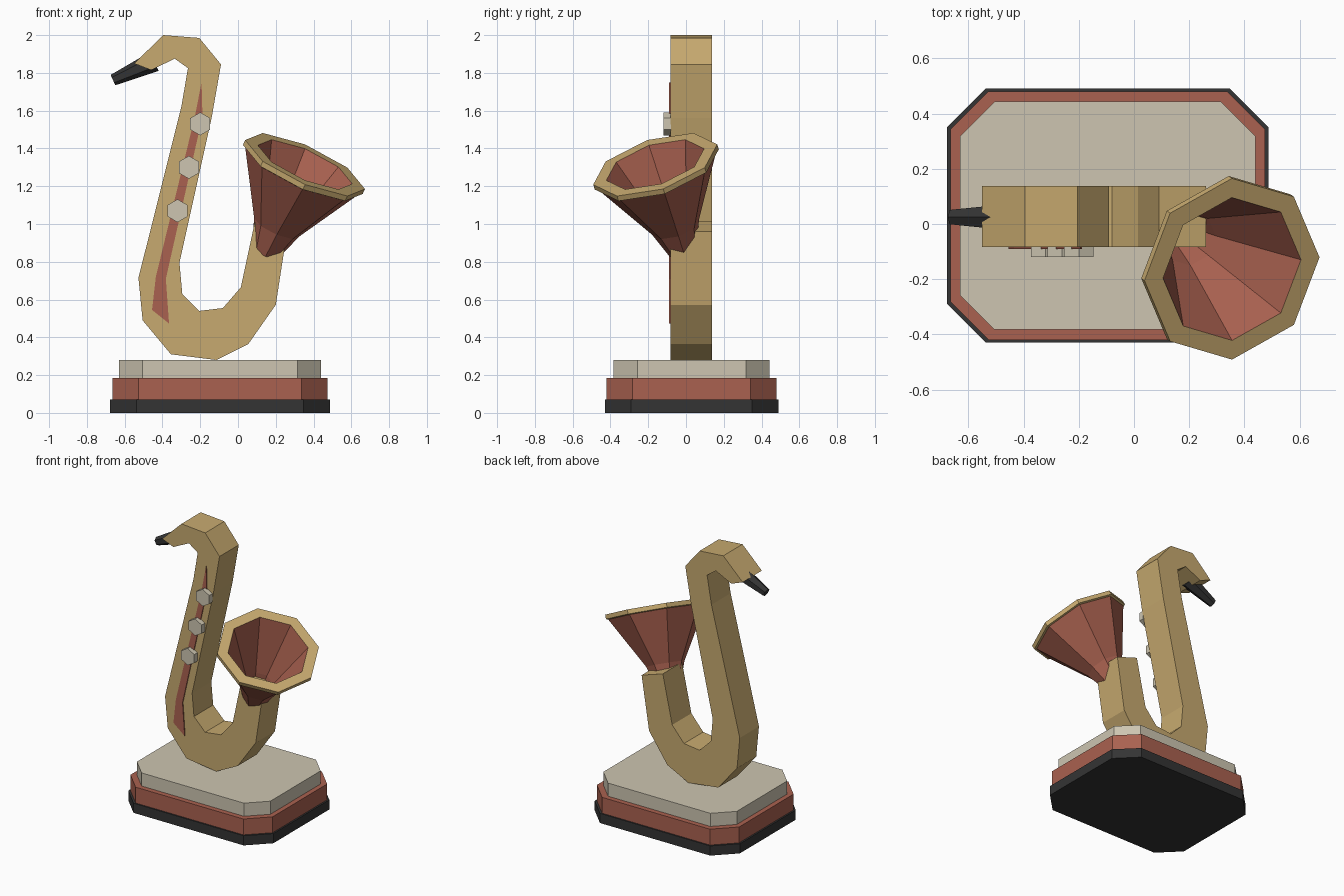
import bpy, bmesh, math
from mathutils import Vector

cube = bpy.data.objects.get("Cube")
if cube:
    bpy.data.objects.remove(cube, do_unlink=True)


def material(name, rgb):
    m = bpy.data.materials.new(name)
    m.use_nodes = True
    m.diffuse_color = (*rgb, 1)
    m.node_tree.nodes["Principled BSDF"].inputs["Base Color"].default_value = (*rgb, 1)
    return m


GOLD = material("brass gold", (0.57, 0.40, 0.16))
RED = material("brick red", (0.40, 0.12, 0.08))
CREAM = material("cream", (0.61, 0.56, 0.44))
BLACK = material("charcoal", (0.034, 0.034, 0.034))


def finish(name, bm, *mats):
    bmesh.ops.recalc_face_normals(bm, faces=bm.faces)
    mesh = bpy.data.meshes.new(name)
    bm.to_mesh(mesh)
    bm.free()
    for m in mats:
        mesh.materials.append(m)
    obj = bpy.data.objects.new(name, mesh)
    bpy.context.collection.objects.link(obj)
    return obj


def prism(name, points, shift, mat):
    """Extrude a flat outline along shift."""
    bm = bmesh.new()
    face = bm.faces.new([bm.verts.new(p) for p in points])
    out = bmesh.ops.extrude_face_region(bm, geom=[face], use_keep_orig=True)
    new = [v for v in out["geom"] if isinstance(v, bmesh.types.BMVert)]
    bmesh.ops.translate(bm, verts=new, vec=shift)
    return finish(name, bm, mat)


def turned(name, centre, axis, ref, profile, sides, mats, rule=None):
    """Sweep (distance, radius) pairs round an axis; a rule makes a closed
    shell and gives each profile segment its material index."""
    n = Vector(axis).normalized()
    u = Vector(ref)
    u = (u - n * u.dot(n)).normalized()
    w = n.cross(u)
    bm = bmesh.new()
    rings = []
    for t, r in profile:
        angles = [math.tau * k / sides for k in range(sides)]
        rings.append([bm.verts.new(Vector(centre) + n * t + (u * math.cos(a) + w * math.sin(a)) * r)
                      for a in angles])
    for i in range(len(rings) if rule else len(rings) - 1):
        a, b = rings[i], rings[(i + 1) % len(rings)]
        for k in range(sides):
            j = (k + 1) % sides
            f = bm.faces.new((a[k], a[j], b[j], b[k]))
            f.material_index = rule[i] if rule else 0
    if not rule:
        bm.faces.new(rings[0])
        bm.faces.new(rings[-1])
    return finish(name, bm, *mats)


def base_slab(name, half_x, half_y, chamfer, low, high, mat):
    """Rectangle with clipped corners."""
    cx, cy = -0.095, 0.03
    a, b = half_x - chamfer, half_y - chamfer
    pts = [(half_x, -b), (half_x, b), (a, half_y), (-a, half_y),
           (-half_x, b), (-half_x, -b), (-a, -half_y), (a, -half_y)]
    prism(name, [(cx + x, cy + y, low) for x, y in pts], (0, 0, high - low), mat)


# Stepped plinth
base_slab("base_foot", 0.582, 0.46, 0.14, 0, 0.07, BLACK)
base_slab("base_middle", 0.57, 0.45, 0.138, 0.07, 0.185, RED)
base_slab("base_top", 0.535, 0.413, 0.125, 0.185, 0.28, CREAM)

# Curved flat-sided horn body
outline = [(-0.55, 1.85), (-0.395, 2.0), (-0.205, 1.985), (-0.09, 1.845), (-0.14, 1.56),
           (-0.31, 0.795), (-0.295, 0.63), (-0.205, 0.54), (-0.08, 0.555), (0.015, 0.665),
           (0.09, 1.015), (0.26, 0.96), (0.2, 0.572), (0.055, 0.365), (-0.115, 0.28),
           (-0.355, 0.31), (-0.505, 0.49), (-0.527, 0.715), (-0.3, 1.62), (-0.265, 1.825),
           (-0.335, 1.875), (-0.46, 1.815)]
prism("horn_body", [(x, -0.083, z) for x, z in outline], (0, 0.22, 0), GOLD)

# Key strip on the front, with three hexagonal keys
strip = [(-0.193, 1.75), (-0.188, 1.57), (-0.382, 0.71), (-0.365, 0.473),
         (-0.455, 0.545), (-0.435, 0.72), (-0.228, 1.57)]
prism("key_strip", [(x, -0.09, z) for x, z in strip], (0, 0.009, 0), RED)
for name, x, z in (("upper", -0.2, 1.53), ("middle", -0.26, 1.3), ("lower", -0.32, 1.07)):
    turned(name + "_key", (x, -0.12, z), (0, 1, 0), (0, 0, 1), [(0, 0.061), (0.04, 0.061)], 6, [CREAM])

# Tapered mouthpiece
turned("mouthpiece", (-0.662, 0.025, 1.762), (0.91, 0, 0.41), (0, 0, 1),
       [(0, 0.03), (0.24, 0.055)], 6, [BLACK])

# Hollow flared bell with a gold rim
profile = [(-0.53, 0.078), (-0.38, 0.13), (-0.035, 0.33), (-0.03, 0.345), (0, 0.345),
           (0, 0.272), (-0.38, 0.1), (-0.5, 0.06)]
turned("bell", (0.355, -0.163, 1.315), (0.452, -0.324, 1), (0, 0.95, 0.31), profile, 8,
       [RED, GOLD], [0, 0, 1, 1, 1, 0, 0, 0])
